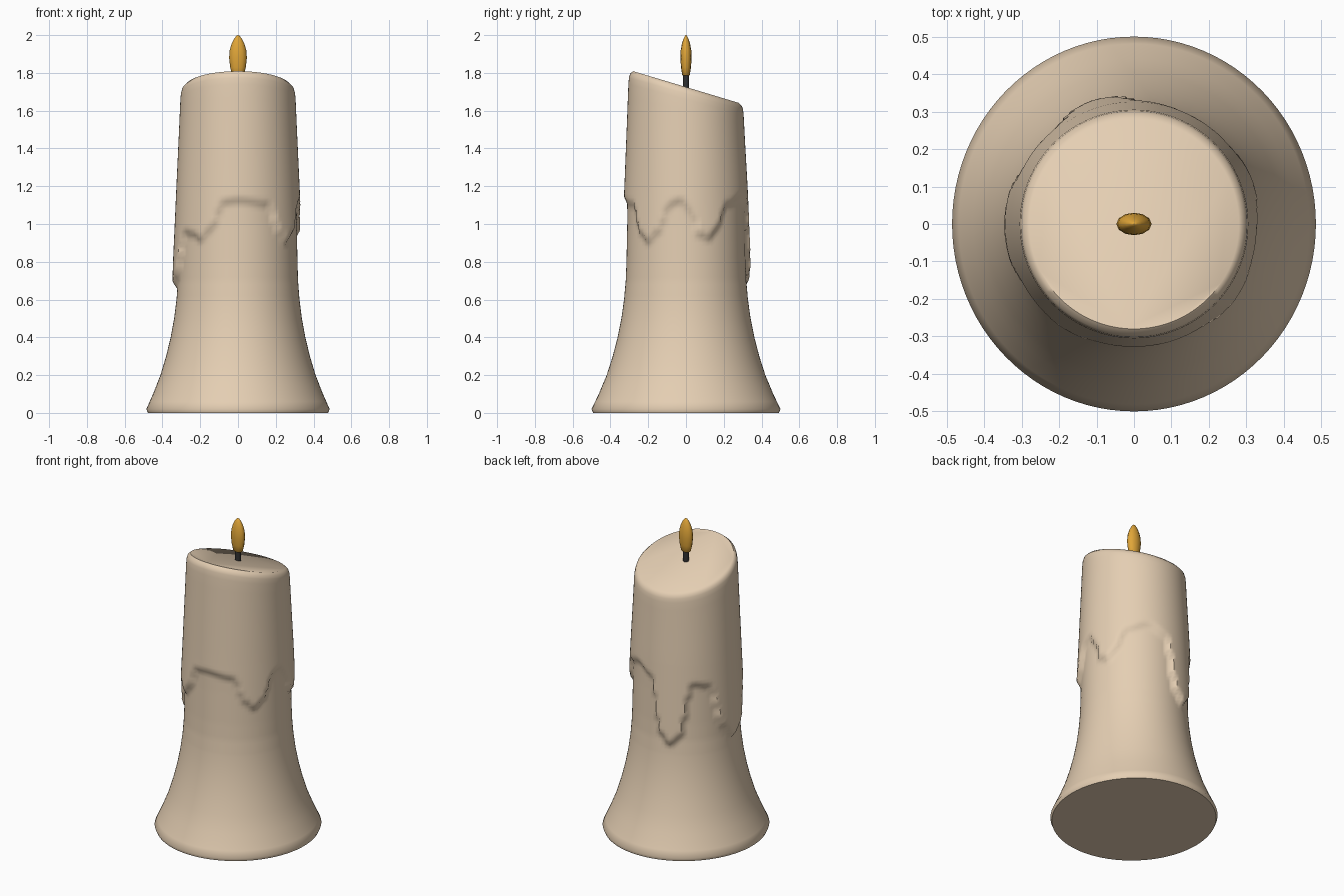
import bpy, bmesh, math

if "Cube" in bpy.data.objects:
    bpy.data.objects.remove(bpy.data.objects["Cube"])

def interp(pts, v, smooth=False):
    for (a, p), (b, q) in zip(pts, pts[1:]):
        if v <= b:
            t = max(0.0, (v - a) / (b - a))
            if smooth:
                t = t * t * (3 - 2 * t)
            return p + (q - p) * t
    return pts[-1][1]

def skin(name, rings, color, angle=50):
    """Join equal-length rings of points into a capped, smooth-shaded tube."""
    bm = bmesh.new()
    vs = [[bm.verts.new(p) for p in ring] for ring in rings]
    n = len(vs[0])
    for lo, hi in zip(vs, vs[1:]):
        for i in range(n):
            j = (i + 1) % n
            bm.faces.new((lo[i], lo[j], hi[j], hi[i]))
    bm.faces.new(vs[0][::-1])
    bm.faces.new(vs[-1])
    me = bpy.data.meshes.new(name)
    bm.to_mesh(me)
    bm.free()
    ob = bpy.data.objects.new(name, me)
    bpy.context.collection.objects.link(ob)
    mat = bpy.data.materials.new(name + "_material")
    mat.diffuse_color = color
    mat.use_nodes = True
    mat.node_tree.nodes["Principled BSDF"].inputs["Base Color"].default_value = mat.diffuse_color
    me.materials.append(mat)
    bpy.ops.object.select_all(action='DESELECT')
    ob.select_set(True)
    bpy.context.view_layer.objects.active = ob
    bpy.ops.object.shade_smooth_by_angle(angle=math.radians(angle))
    return ob

# Candle body: flared core, a thicker shell of melted wax ending in drips, slanted top
core = [(0, .492), (.02, .5), (.1, .462), (.2, .42), (.3, .388), (.4, .362), (.5, .342),
        (.6, .328), (.7, .319), (.8, .315), (.9, .313), (1.0, .311), (1.2, .309)]
drip_edge = [(-90, 1.1), (-60, 1.08), (-48, .93), (-38, .88), (-28, .93), (-15, 1.08),
             (-5, 1.1), (5, 1.04), (12, .92), (22, .9), (30, .95), (42, 1.08), (65, 1.12),
             (85, 1.07), (98, .72), (108, .65), (118, .7), (132, 1.04), (150, 1.02),
             (165, .75), (180, .65), (195, .7), (212, .93), (225, .92), (232, .89),
             (244, .95), (256, 1.09), (270, 1.1)]
top_curve = [(1.2, .326), (1.5, .312), (1.66, .305), (1.69, .302), (1.71, .296), (1.725, .28)]
SIDES = 96

def body_point(h, i):
    deg = -90 + 360 * i / SIDES
    a = math.radians(deg)
    inner = interp(core, h)
    if h >= 1.2:
        r = interp(top_curve, h)
    else:
        outer = max(inner, .326 + (1.2 - h) * .045)
        edge = interp(drip_edge, deg, True)
        t = min(1, max(0, (h - edge) / .05))
        r = inner + (outer - inner) * t * t * (3 - 2 * t)
    squash = interp([(0, .97), (.4, .985), (.8, 1)], h)
    x, y = r * squash * math.cos(a), r * math.sin(a)
    slant = max(0, (h - 1.2) / .525)
    return (x, y, h - .30 * y * slant)

levels = [0, .02, .06, .1, .15, .2, .25, .3, .35, .4, .45, .5, .55, .6]
levels += [.62 + .02 * k for k in range(30)]
levels += [1.3, 1.4, 1.5, 1.6, 1.66, 1.69, 1.71, 1.725]
skin("candle_body", [[body_point(h, i) for i in range(SIDES)] for h in levels],
     (.78, .62, .45, 1))

def lathe(name, profile, sides, sx, sy, color):
    rings = [[(r * sx * math.cos(2 * math.pi * i / sides),
               r * sy * math.sin(2 * math.pi * i / sides), z) for i in range(sides)]
             for z, r in profile]
    return skin(name, rings, color)

# Wick
lathe("wick", [(1.68, 1), (1.82, 1)], 8, .019, .017, (.03, .03, .03, 1))

# Flame
lathe("flame", [(1.785, .55), (1.79, .68), (1.83, .88), (1.88, 1), (1.92, .93),
                (1.955, .72), (1.98, .45), (1.995, .2), (2.0, .03)],
      12, .047, .03, (.75, .38, .04, 1))
